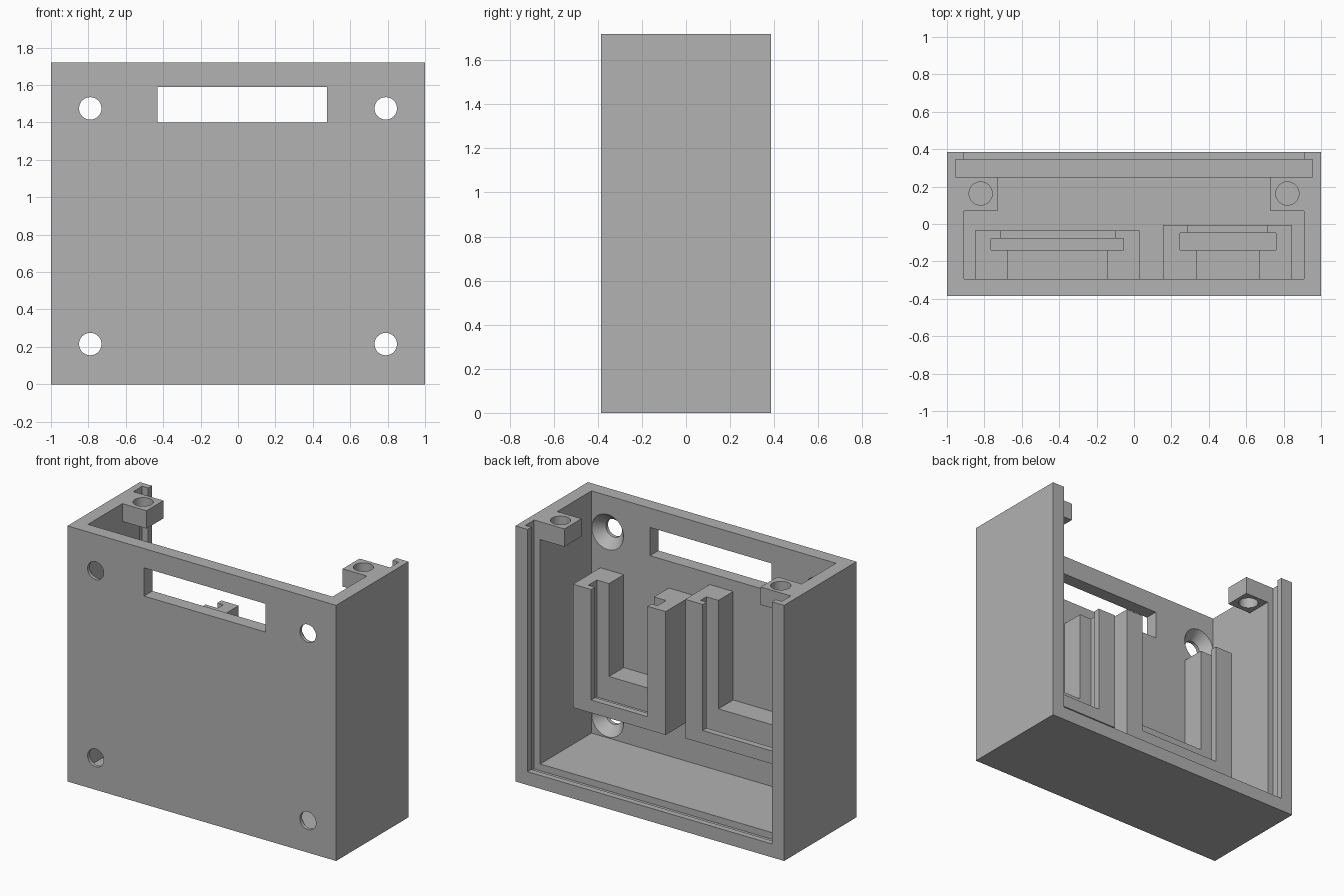
import bpy, bmesh
from math import radians
from mathutils import Matrix, Vector

old = bpy.data.objects.get("Cube")
if old:
    bpy.data.objects.remove(old, do_unlink=True)

grey = bpy.data.materials.new("plain_grey")
grey.use_nodes = True
colour = (0.445, 0.445, 0.445, 1)
grey.diffuse_color = colour
grey.node_tree.nodes["Principled BSDF"].inputs["Base Color"].default_value = colour


def add_object(name, bm):
    bmesh.ops.recalc_face_normals(bm, faces=bm.faces)
    mesh = bpy.data.meshes.new(name)
    bm.to_mesh(mesh)
    bm.free()
    mesh.materials.append(grey)
    obj = bpy.data.objects.new(name, mesh)
    bpy.context.collection.objects.link(obj)
    return obj


def box(name, x, y, z):
    """Block given by its (low, high) range on each axis."""
    bm = bmesh.new()
    bmesh.ops.create_cube(bm, size=1)
    low, high = (Vector(v) for v in zip(x, y, z))
    for v in bm.verts:
        v.co = (low + high) / 2 + v.co * (high - low)
    return add_object(name, bm)


def cone(name, centre, r1, r2, depth, along_y=False):
    """Cone or cylinder; r1 is the low end on its axis."""
    bm = bmesh.new()
    bmesh.ops.create_cone(bm, cap_ends=True, segments=48, radius1=r1,
                          radius2=r2, depth=depth)
    turn = Matrix.Rotation(radians(-90 if along_y else 0), 4, 'X')
    bm.transform(Matrix.Translation(centre) @ turn)
    return add_object(name, bm)


def cut(target, cutter):
    mod = target.modifiers.new("cut", 'BOOLEAN')
    mod.operation = 'DIFFERENCE'
    mod.solver = 'EXACT'
    mod.object = cutter
    cutter.hide_render = True
    bpy.context.view_layer.objects.active = target
    bpy.ops.object.modifier_apply(modifier=mod.name)
    bpy.data.objects.remove(cutter, do_unlink=True)


WALL = -0.295   # inner face of the front wall
parts = []

# Case: open at the top and back, with a groove for a sliding back panel
case = box("case", (-1, 1), (-0.385, 0.385), (0, 1.72))
cut(case, box("cavity", (-0.91, 0.91), (WALL, 0.5), (0.09, 2)))
cut(case, box("panel_groove", (-0.955, 0.955), (0.25, 0.345), (0.045, 2)))
cut(case, box("window", (-0.43, 0.475), (-0.5, -0.2), (1.4, 1.59)))
parts.append(case)

# Countersunk screw holes in the front wall
for x in (-0.79, 0.79):
    for z in (0.215, 1.475):
        cut(case, cone("screw_hole", (x, -0.4, z), 0.06, 0.06, 0.2, True))
        cut(case, cone("countersink", (x, -0.328, z), 0.06, 0.119, 0.068, True))

# Screw bosses at the top corners
for side, name in ((-1, "right_boss"), (1, "left_boss")):
    boss = box(name, sorted((side * 0.73, side * 0.91)), (0.07, 0.25), (1.6, 1.72))
    cut(boss, cone("boss_hole", (side * 0.82, 0.163, 1.66), 0.062, 0.062, 0.5))
    parts.append(boss)


def holder(name, outer, slot, mouth, recess, slot_y, back, top):
    """U-shaped board holder: deep recess, wider slot, narrower mouth."""
    obj = box(name, outer, (WALL, back), (0.39, top))
    cut(obj, box("recess", recess, (-0.5, -0.1), (0.595, 2)))
    cut(obj, box("slot", slot, (-0.138, slot_y), (0.433, 2)))
    cut(obj, box("mouth", mouth, (-0.12, 0.2), (0.477, 2)))
    parts.append(obj)


holder("wide_holder", (-0.85, 0.03), (-0.765, -0.055), (-0.715, -0.1),
       (-0.675, -0.145), -0.077, -0.035, 1.325)
holder("narrow_holder", (0.155, 0.845), (0.245, 0.76), (0.29, 0.71),
       (0.335, 0.67), -0.047, -0.005, 1.22)

# Smooth the round holes, keep every edge crisp
bpy.ops.object.select_all(action='DESELECT')
for part in parts:
    part.select_set(True)
bpy.context.view_layer.objects.active = case
bpy.ops.object.shade_smooth_by_angle(angle=radians(25))
